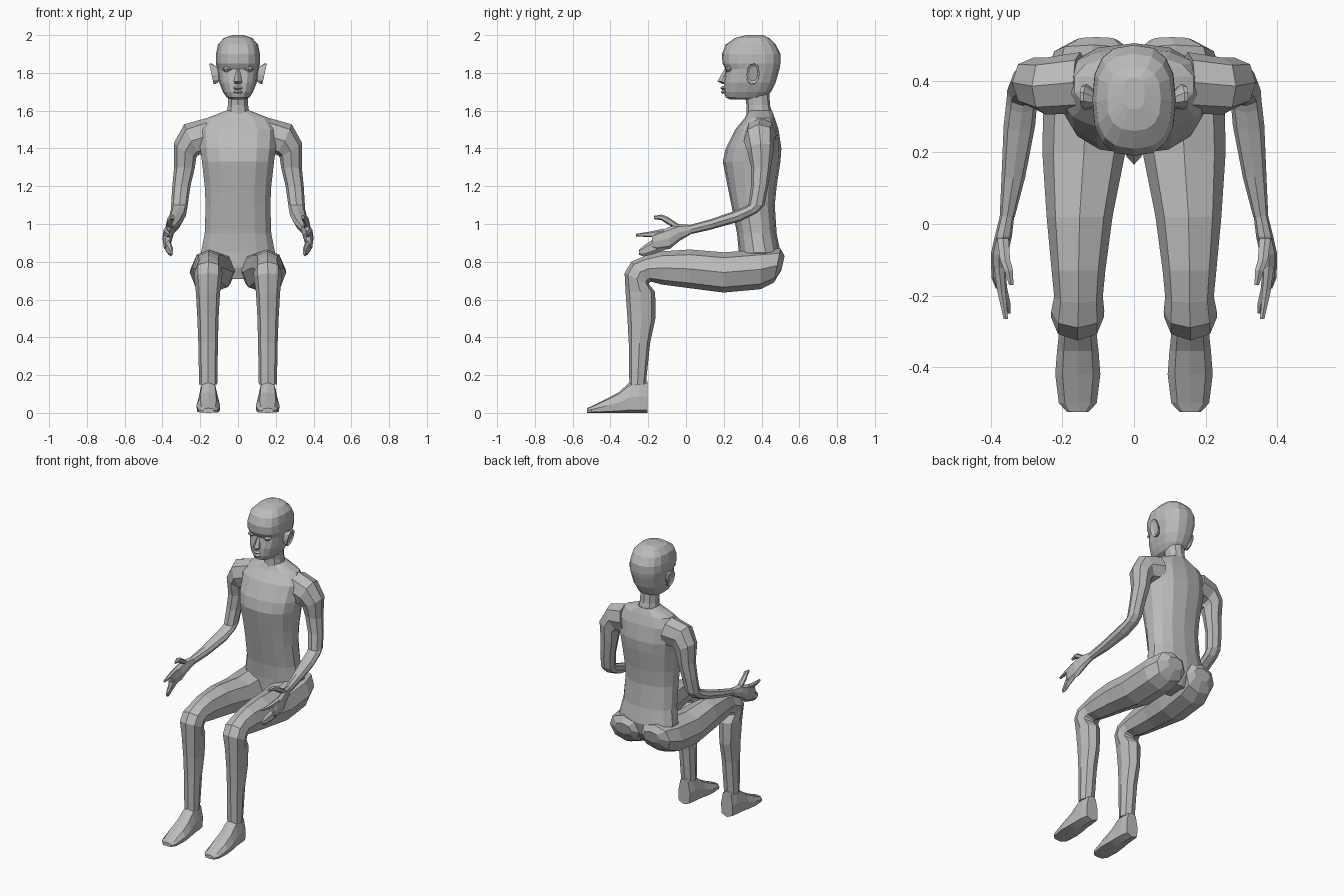
import bpy
import bmesh
from math import cos, sin, pi, copysign
from mathutils import Vector

default_cube = bpy.data.objects.get("Cube")
if default_cube:
    bpy.data.objects.remove(default_cube, do_unlink=True)

# One plain grey for the whole figure
grey = bpy.data.materials.new("plain grey")
grey.use_nodes = True
grey.diffuse_color = (.5, .5, .5, 1)
grey.node_tree.nodes["Principled BSDF"].inputs["Base Color"].default_value = grey.diffuse_color


def section(x, width, fore, aft, rise=0):
    """Cross-section between two (y, z) points; rise tilts its outer side up."""
    return Vector((x, *fore)), Vector((x, *aft)), Vector((width, 0, rise))


def level(height, width, front, back, x=0):
    """Horizontal cross-section."""
    return section(x, width, (front, height), (back, height))


def upright(y, width, top, bottom, x=0):
    """Cross-section facing the front."""
    return section(x, width, (y, top), (y, bottom))


def bend(value, power):
    """Make a circle coordinate rounder or squarer."""
    return copysign(abs(value) ** power, value)


def loft(name, sections, sides=8, power=.9, taper=0, mirror=1):
    """Skin a row of cross-sections into one closed part."""
    bm = bmesh.new()
    loops = []
    for fore, aft, side in sections:
        loop = []
        for i in range(sides):
            angle = 2 * pi * i / sides
            along, across = bend(cos(angle), power), bend(sin(angle), power)
            point = (fore + aft) / 2 + (fore - aft) / 2 * along
            point += side * across * (1 - taper * along)
            point.x *= mirror
            loop.append(bm.verts.new(point))
        loops.append(loop)
    for lower, upper in zip(loops, loops[1:]):
        for i in range(sides):
            j = (i + 1) % sides
            bm.faces.new((lower[i], lower[j], upper[j], upper[i]))
    bm.faces.new(loops[0])
    bm.faces.new(loops[-1])
    bmesh.ops.recalc_face_normals(bm, faces=bm.faces)
    mesh = bpy.data.meshes.new(name)
    bm.to_mesh(mesh)
    bm.free()
    mesh.materials.append(grey)
    part = bpy.data.objects.new(name, mesh)
    bpy.context.collection.objects.link(part)


def pair(name, sections, **options):
    """Build the same part on the left and on the right."""
    for label, mirror in (("left", 1), ("right", -1)):
        loft(f"{label}_{name}", sections, mirror=mirror, **options)


def bump(height, width, front, tall, x=0):
    """Sections of a small lens-shaped swelling on the face."""
    thin = level(height - tall, width / 2, front + .01, .26, x)
    wide = level(height, width, front, .26, x)
    thin_top = level(height + tall, width / 2, front + .01, .26, x)
    return thin, wide, thin_top


# Trunk from crotch to the base of the neck
loft("torso", [
    level(height=.71, width=.06, front=.3, back=.44),
    level(height=.77, width=.16, front=.28, back=.48),
    level(height=.85, width=.2, front=.28, back=.5),
    level(height=.95, width=.18, front=.27, back=.48),
    level(height=1.1, width=.175, front=.24, back=.47),
    level(height=1.2, width=.18, front=.22, back=.48),
    level(height=1.33, width=.195, front=.195, back=.5),
    level(height=1.4, width=.205, front=.21, back=.505),
    level(height=1.5, width=.21, front=.26, back=.49),
    level(height=1.56, width=.17, front=.31, back=.47),
    level(height=1.6, width=.065, front=.33, back=.455),
], sides=14, power=.85)

loft("neck", [
    level(height=1.57, width=.065, front=.32, back=.46),
    level(height=1.63, width=.056, front=.32, back=.445),
    level(height=1.7, width=.056, front=.31, back=.44),
], sides=10)

# Head from the underside of the jaw to the crown
loft("head", [
    level(height=1.66, width=.035, front=.23, back=.36),
    level(height=1.67, width=.06, front=.21, back=.42),
    level(height=1.7, width=.08, front=.2, back=.45),
    level(height=1.75, width=.1, front=.2, back=.475),
    level(height=1.82, width=.11, front=.21, back=.495),
    level(height=1.85, width=.117, front=.193, back=.5),
    level(height=1.9, width=.116, front=.19, back=.5),
    level(height=1.95, width=.106, front=.21, back=.475),
    level(height=1.985, width=.075, front=.26, back=.44),
    level(height=2, width=.03, front=.32, back=.41),
], sides=16, power=.78)

# Facial features
loft("nose", [
    level(height=1.82, width=.01, front=.205, back=.26),
    level(height=1.755, width=.024, front=.166, back=.26),
    level(height=1.74, width=.018, front=.195, back=.26),
], sides=6)
loft("upper_lip", bump(height=1.72, width=.03, front=.182, tall=.01))
loft("lower_lip", bump(height=1.7, width=.03, front=.184, tall=.01))
pair("eye", bump(height=1.82, width=.03, front=.206, tall=.015, x=.055))
pair("ear", [
    section(x=.1, width=0, fore=(.325, 1.79), aft=(.36, 1.79), rise=.035),
    section(x=.13, width=.012, fore=(.32, 1.79), aft=(.39, 1.8), rise=.056),
    section(x=.14, width=.012, fore=(.32, 1.79), aft=(.39, 1.8), rise=.054),
    section(x=.13, width=.01, fore=(.335, 1.79), aft=(.38, 1.8), rise=.038),
], sides=10)

# Shoulder, upper arm, bent elbow and forearm in one skin
pair("arm", [
    section(x=.15, width=.02, fore=(.31, 1.47), aft=(.48, 1.47), rise=.09),
    section(x=.245, width=.04, fore=(.305, 1.44), aft=(.465, 1.455), rise=.08),
    section(x=.28, width=.06, fore=(.325, 1.385), aft=(.465, 1.4), rise=.035),
    level(height=1.3, width=.055, front=.345, back=.45, x=.283),
    level(height=1.2, width=.048, front=.345, back=.435, x=.3),
    level(height=1.1, width=.044, front=.33, back=.415, x=.31),
    section(x=.313, width=.043, fore=(.31, 1.09), aft=(.38, 1.06)),
    section(x=.32, width=.044, fore=(.26, 1.07), aft=(.29, 1.015)),
    upright(y=.13, width=.033, top=1.025, bottom=.97, x=.337),
    upright(y=.02, width=.021, top=.995, bottom=.945, x=.354),
])

# Open hands: palm, thumb, pointing finger and the folded group of fingers
pair("palm", [
    upright(y=.025, width=.02, top=.995, bottom=.945, x=.354),
    upright(y=-.035, width=.024, top=1, bottom=.91, x=.365),
    upright(y=-.085, width=.024, top=.985, bottom=.868, x=.376),
    upright(y=-.15, width=.02, top=.96, bottom=.86, x=.378),
    upright(y=-.18, width=.014, top=.945, bottom=.87, x=.372),
])
pair("thumb", [
    upright(y=-.04, width=.018, top=1, bottom=.965, x=.366),
    upright(y=-.1, width=.016, top=1.04, bottom=1, x=.36),
    upright(y=-.13, width=.014, top=1.05, bottom=1.02, x=.35),
    upright(y=-.17, width=.007, top=1.043, bottom=1.026, x=.343),
], sides=6)
pair("pointing_finger", [
    upright(y=-.12, width=.016, top=.975, bottom=.93, x=.377),
    upright(y=-.19, width=.013, top=.96, bottom=.93, x=.37),
    upright(y=-.265, width=.007, top=.948, bottom=.935, x=.358),
], sides=6)
pair("lower_fingers", [
    upright(y=-.11, width=.018, top=.95, bottom=.862, x=.377),
    upright(y=-.18, width=.016, top=.915, bottom=.838, x=.368),
    upright(y=-.225, width=.012, top=.885, bottom=.828, x=.355),
    upright(y=-.25, width=.006, top=.862, bottom=.838, x=.35),
], sides=6)

# Buttock, thigh, bent knee and shin in one skin
pair("leg", [
    section(x=.105, width=.06, fore=(.522, .83), aft=(.505, .755)),
    section(x=.115, width=.108, fore=(.5, .87), aft=(.465, .69)),
    upright(y=.395, width=.122, top=.865, bottom=.655, x=.13),
    upright(y=.2, width=.116, top=.85, bottom=.637, x=.14),
    upright(y=.02, width=.092, top=.865, bottom=.66, x=.152),
    upright(y=-.13, width=.075, top=.855, bottom=.68, x=.155),
    section(x=.155, width=.068, fore=(-.22, .83), aft=(-.185, .695)),
    section(x=.157, width=.074, fore=(-.29, .8), aft=(-.195, .69)),
    section(x=.158, width=.074, fore=(-.325, .74), aft=(-.195, .68)),
    level(height=.64, width=.064, front=-.32, back=-.163, x=.159),
    level(height=.5, width=.056, front=-.31, back=-.162, x=.159),
    level(height=.37, width=.052, front=-.303, back=-.19, x=.158),
    level(height=.15, width=.048, front=-.3, back=-.213, x=.158),
])

# Feet run from heel to toe with a flat sole
pair("foot", [
    upright(y=-.205, width=.042, top=.17, bottom=0, x=.157),
    upright(y=-.25, width=.05, top=.175, bottom=0, x=.157),
    upright(y=-.3, width=.052, top=.16, bottom=0, x=.157),
    upright(y=-.355, width=.058, top=.11, bottom=0, x=.157),
    upright(y=-.42, width=.063, top=.075, bottom=0, x=.157),
    upright(y=-.5, width=.053, top=.035, bottom=0, x=.157),
    upright(y=-.525, width=.03, top=.025, bottom=0, x=.157),
], power=.6, taper=.2)
